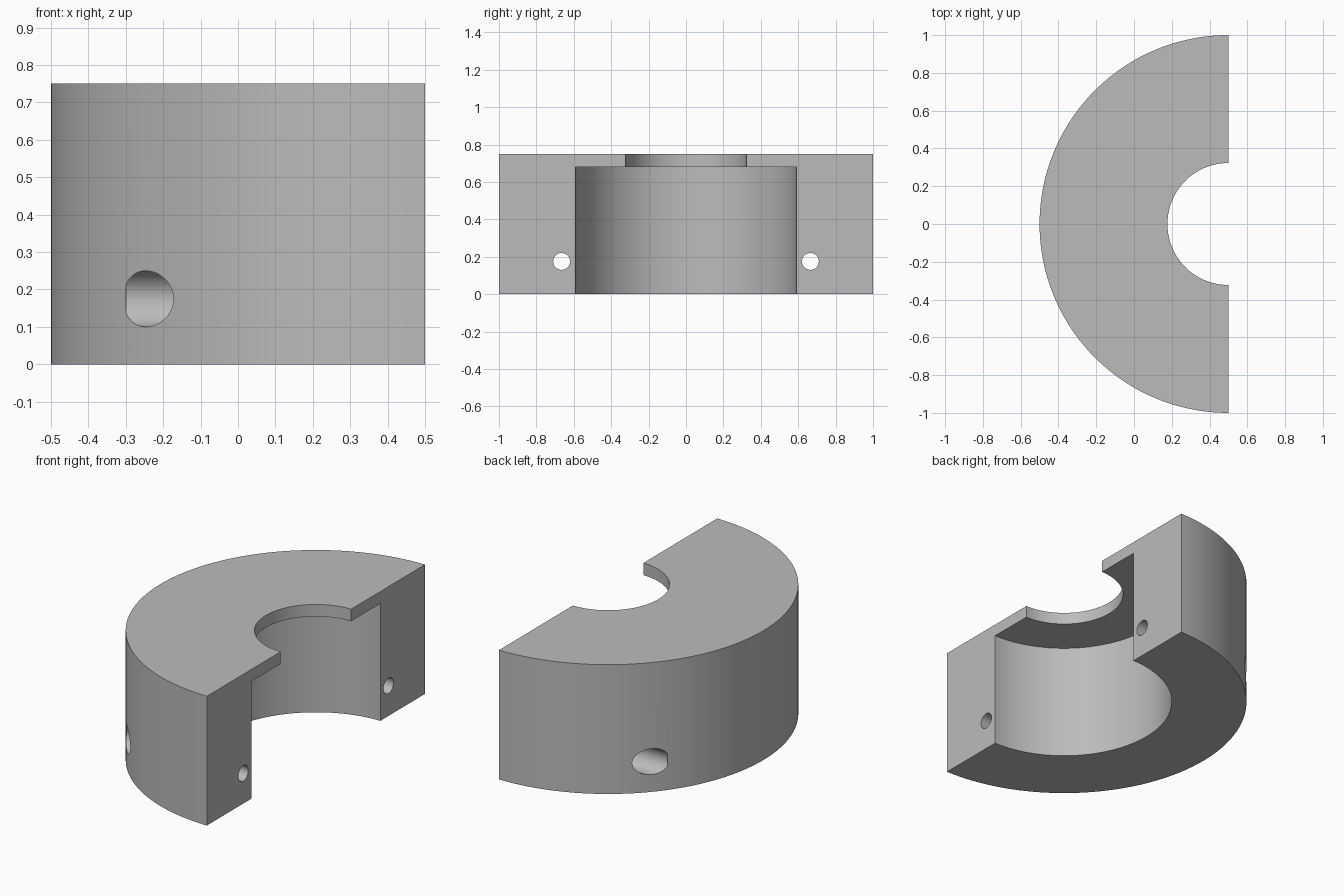
import bpy, bmesh, math
from mathutils import Matrix, Vector

cube = bpy.data.objects.get("Cube")
if cube:
    bpy.data.objects.remove(cube, do_unlink=True)

HEIGHT, LIP_Z = 0.75, 0.68
OUTER, BORE, LIP = 1.0, 0.59, 0.323
SPLIT_X = 0.5            # plane of the split face, also the ring axis
BOLT_Y, BOLT_Z = 0.665, 0.175
STEPS = 72

grey = bpy.data.materials.new("plain grey")
grey.use_nodes = True
colour = (0.5, 0.5, 0.5, 1)
grey.diffuse_color = colour
grey.node_tree.nodes["Principled BSDF"].inputs["Base Color"].default_value = colour


def make_object(name, bm):
    bmesh.ops.recalc_face_normals(bm, faces=bm.faces)
    mesh = bpy.data.meshes.new(name)
    bm.to_mesh(mesh)
    bm.free()
    mesh.materials.append(grey)
    obj = bpy.data.objects.new(name, mesh)
    bpy.context.collection.objects.link(obj)
    return obj


# Half ring: stepped section swept through a half turn
section = [(OUTER, 0), (OUTER, HEIGHT), (LIP, HEIGHT),
           (LIP, LIP_Z), (BORE, LIP_Z), (BORE, 0)]
bm = bmesh.new()
rings = []
for i in range(STEPS + 1):
    a = math.pi * i / STEPS
    rings.append([bm.verts.new((SPLIT_X - r * math.sin(a), -r * math.cos(a), z))
                  for r, z in section])
for p, q in zip(rings, rings[1:]):
    for j in range(len(section)):
        k = (j + 1) % len(section)
        bm.faces.new((p[j], p[k], q[k], q[j]))
bm.faces.new(rings[0])
bm.faces.new(rings[-1])
collar = make_object("half_collar", bm)


# Bolt holes: a narrow through hole and a wider head pocket on each side
def cutter(name, side, radius, x0, x1):
    bm = bmesh.new()
    place = (Matrix.Translation(Vector(((x0 + x1) / 2, side * BOLT_Y, BOLT_Z)))
             @ Matrix.Rotation(math.pi / 2, 4, 'Y'))
    bmesh.ops.create_cone(bm, cap_ends=True, segments=40, radius1=radius,
                          radius2=radius, depth=x1 - x0, matrix=place)
    obj = make_object(name, bm)
    obj.hide_render = True
    return obj


cutters = []
for side, label in ((-1, "front"), (1, "back")):
    cutters.append(cutter(label + "_head_pocket_cutter", side, 0.075, -0.3, 0.1))
    cutters.append(cutter(label + "_bolt_hole_cutter", side, 0.045, 0.0, 0.7))

bpy.ops.object.select_all(action='DESELECT')
collar.select_set(True)
bpy.context.view_layer.objects.active = collar
for c in cutters:
    mod = collar.modifiers.new(c.name, 'BOOLEAN')
    mod.operation = 'DIFFERENCE'
    mod.solver = 'EXACT'
    mod.object = c
    bpy.ops.object.modifier_apply(modifier=mod.name)
for c in cutters:
    bpy.data.objects.remove(c, do_unlink=True)

bpy.ops.object.shade_smooth_by_angle(angle=math.radians(30))
